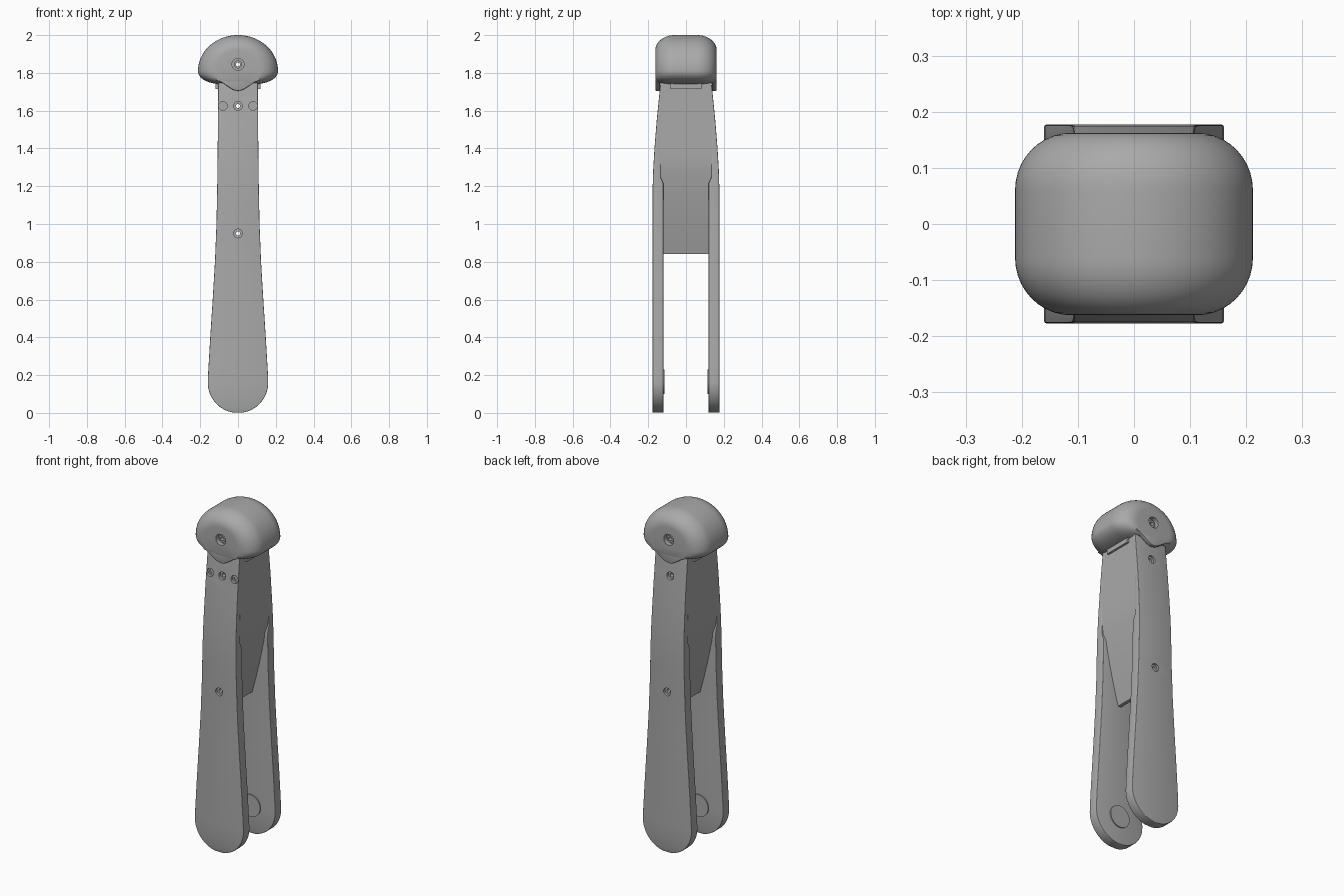
import bpy, bmesh, math
from math import sin, cos, pi

if "Cube" in bpy.data.objects:
    bpy.data.objects.remove(bpy.data.objects["Cube"])

grey = bpy.data.materials.new("grey")
grey.diffuse_color = (0.4, 0.4, 0.4, 1)
grey.use_nodes = True
grey.node_tree.nodes["Principled BSDF"].inputs["Base Color"].default_value = grey.diffuse_color


def lerp(table, z):
    """Piecewise linear lookup in a list of (z, value)."""
    if z <= table[0][0]:
        return table[0][1]
    for (a, va), (b, vb) in zip(table, table[1:]):
        if z <= b:
            return va + (vb - va) * (z - a) / (b - a)
    return table[-1][1]


def add(name, bm):
    bmesh.ops.recalc_face_normals(bm, faces=bm.faces[:])
    me = bpy.data.meshes.new(name)
    bm.to_mesh(me)
    bm.free()
    me.materials.append(grey)
    ob = bpy.data.objects.new(name, me)
    bpy.context.collection.objects.link(ob)
    return ob


def loft(name, rings):
    """Skin a list of closed rings and cap both ends."""
    bm = bmesh.new()
    vs = [[bm.verts.new(p) for p in r] for r in rings]
    n = len(vs[0])
    for a, b in zip(vs, vs[1:]):
        for i in range(n):
            j = (i + 1) % n
            bm.faces.new((a[i], a[j], b[j], b[i]))
    bm.faces.new(vs[0][::-1])
    bm.faces.new(vs[-1])
    return add(name, bm)


def apply(ob, kind, **settings):
    mod = ob.modifiers.new(kind, kind)
    for k, v in settings.items():
        setattr(mod, k, v)
    bpy.ops.object.select_all(action='DESELECT')
    bpy.context.view_layer.objects.active = ob
    ob.select_set(True)
    bpy.ops.object.modifier_apply(modifier=mod.name)


def bevel(ob, width, segments=3):
    apply(ob, 'BEVEL', width=width, segments=segments, limit_method='ANGLE',
          angle_limit=math.radians(50))


def disc(name, x, z, y0, y1, r, n=32):
    ring = [(x + r * cos(2 * pi * i / n), z + r * sin(2 * pi * i / n)) for i in range(n)]
    return loft(name, [[(a, y, b) for a, b in ring] for y in (y0, y1)])


def drill(ob, x, z, y0, y1, r):
    cutter = disc("cutter", x, z, y0, y1, r, 24)
    cutter.hide_render = True
    apply(ob, 'BOOLEAN', object=cutter, operation='DIFFERENCE', solver='EXACT')
    bpy.data.objects.remove(cutter)


def smooth(ob):
    bpy.ops.object.select_all(action='DESELECT')
    bpy.context.view_layer.objects.active = ob
    ob.select_set(True)
    bpy.ops.object.shade_smooth_by_angle(angle=math.radians(35))


# Shared outlines by height
WIDTH = [(0.18, .16), (0.4, .147), (0.6, .134), (0.8, .122), (1.0, .114),
         (1.2, .110), (1.45, .107), (1.8, .105)]
OUTER = [(1.18, .177), (1.28, .174), (1.4, .167), (1.55, .155), (1.8, .130)]
INNER = [(1.215, .12), (1.25, .135), (1.47, .135), (1.8, .105)]
WEDGE = [(0.84, .01), (0.94, .036), (1.04, .06), (1.16, .085), (1.27, .102), (1.32, .109)]

# Side plates: rounded foot, slim waist, bent inwards towards the top
rows = [(.16 * cos(a), .16 + .16 * sin(a))
        for a in (math.radians(-82 + 82 * i / 14) for i in range(15))]
heights = [.2, .3, .4, .5, .6, .7, .8, .9, 1.0, 1.1, 1.18, 1.215, 1.25, 1.28,
           1.34, 1.4, 1.47, 1.55, 1.63, 1.72, 1.8]
rows += [(lerp(WIDTH, z), z) for z in heights]
for side, name in ((-1, "front_plate"), (1, "back_plate")):
    rings = []
    for w, z in rows:
        o, i = side * lerp(OUTER, z), side * lerp(INNER, z)
        rings.append([(-w, o, z), (w, o, z), (w, i, z), (-w, i, z)])
    plate = loft(name, rings)
    bevel(plate, .008)
    # Countersunk through holes, plus two blind ones on the front
    for z in (.95, 1.625):
        face = lerp(OUTER, z)
        drill(plate, 0, z, side * .05, side * .3, .011)
        drill(plate, 0, z, side * (face - .014), side * .3, .023)
    if side < 0:
        for x in (-.08, .08):
            drill(plate, x, 1.625, -.128, -.3, .012)
            drill(plate, x, 1.625, -(lerp(OUTER, 1.625) - .014), -.3, .023)
    smooth(plate)
    # Round pivot boss on the inner face of the foot
    smooth(disc(name.replace("plate", "pivot_boss"), 0, .165, side * .125, side * .114, .065))

# Centre spacer block, tapering to a thin wedge below
rings = []
for z in (.84, .94, 1.04, 1.1, 1.16, 1.215, 1.25, 1.27, 1.32, 1.4, 1.47, 1.55, 1.65, 1.8):
    w = min(lerp(WEDGE, z), lerp(WIDTH, z))
    d = lerp(INNER, z) + .002
    if z > 1.47:
        d = lerp(OUTER, z) - .009
    rings.append([(-w, -d, z), (w, -d, z), (w, d, z), (-w, d, z)])
block = loft("spacer_block", rings)
for z in (.95, 1.625):
    drill(block, 0, z, -.3, .3, .011)
# Clearance so the block never plugs the screw recesses
for x in (-.08, 0, .08):
    drill(block, x, 1.625, -.13, -.3, .023)
drill(block, 0, 1.625, .13, .3, .023)
smooth(block)

# Domed head cap, rounded towards front and back
outline = []
N = 20
for i in range(N + 1):
    a = pi / 2 * i / N
    outline.append((.212 * sin(a), .19 * cos(a)))
for i in range(1, N + 1):
    b = pi / 2 * i / N
    outline.append((.212 * max(cos(b), 0) ** .6 if i < N else 0, -.073 * sin(b)))
outline += [(-x, z) for x, z in outline[-2:0:-1]]
rings = []
steps = [-90 + 9 * i for i in range(11)] + [9 * i for i in range(11)]
for k, deg in enumerate(steps):
    t = math.radians(deg)
    y = (-.06 if k < 11 else .06) + .1025 * sin(t)
    c = 1 - cos(t)
    rings.append([(x * (1 - .47 * c), y, 1.81 + z * (1 - (.42 if z > 0 else .25) * c))
                  for x, z in outline])
head = loft("head_cap", rings)
drill(head, 0, 1.845, -.3, .3, .011)
for s in (-1, 1):
    drill(head, 0, 1.845, s * .135, s * .3, .032)
smooth(head)
for s, n in ((-1, "front"), (1, "back")):
    # Screw sleeve inside the head recess
    sleeve = disc(n + "_head_screw", 0, 1.845, s * .13, s * .147, .021)
    drill(sleeve, 0, 1.845, -.3, .3, .011)
    smooth(sleeve)
    # Pointed lip hanging over the plate
    lip = []
    for i in range(25):
        x = -.12 + .24 * i / 24
        lip.append((x, 1.705 + .027 * (1 - cos(pi * x / .12))))
    lip += [(.09, 1.79), (-.09, 1.79)]
    flap = loft(n + "_lip", [[(x, s * y, z) for x, z in lip] for y in (.138, .1618)])
    bevel(flap, .005, 2)
    smooth(flap)

# Collar under the head
w, d = .118, .083
collar = loft("collar", [[(-w, -d, z), (w, -d, z), (w, d, z), (-w, d, z)] for z in (1.716, 1.77)])
smooth(collar)
